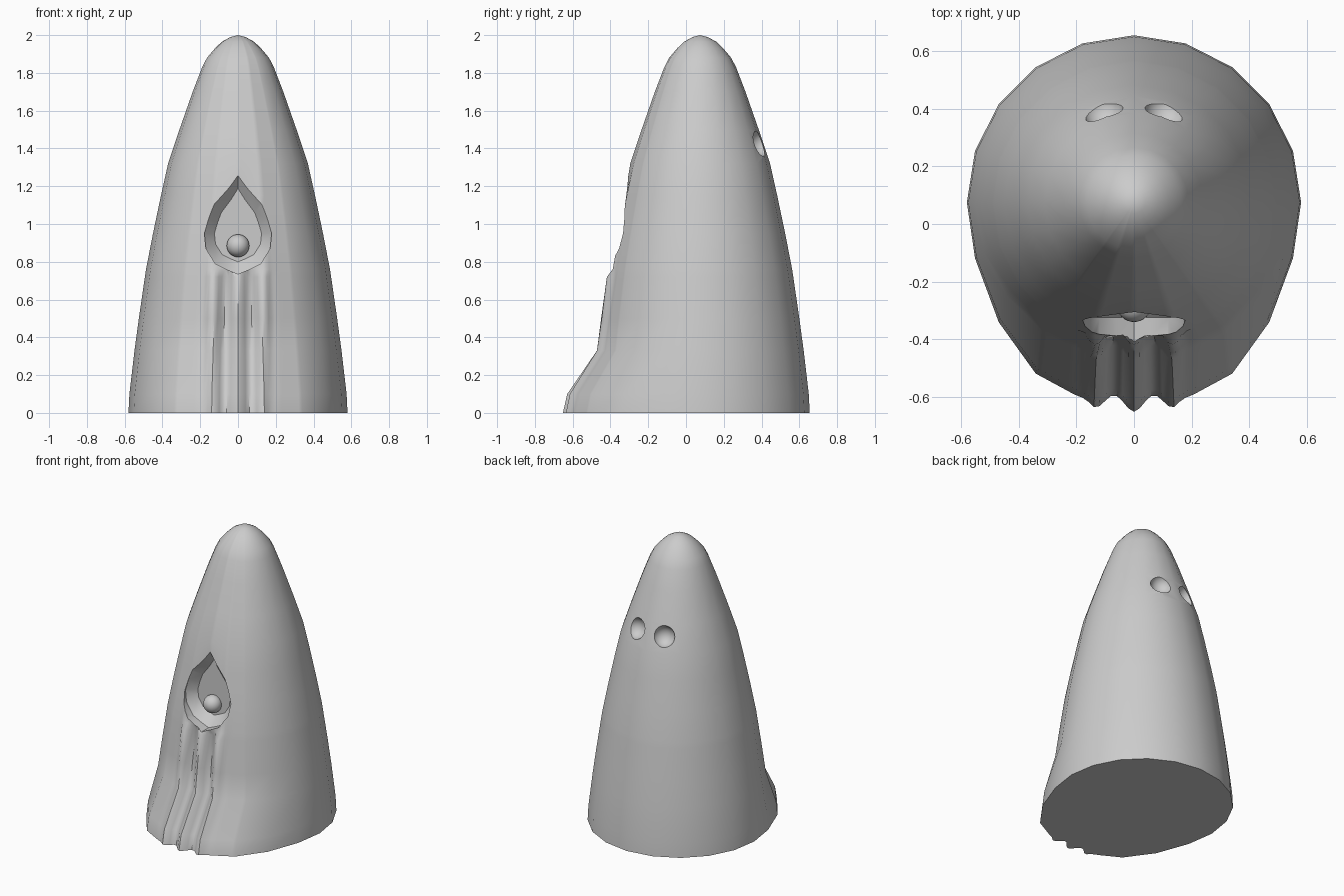
import bpy, bmesh, math

if "Cube" in bpy.data.objects:
    bpy.data.objects.remove(bpy.data.objects["Cube"])

CY = 0.075  # axis of the cone in y
ROWS = [(0, .58), (.1, .575), (.33, .548), (.5, .525), (.72, .493), (.76, .487), (.95, .45),
        (1.15, .408), (1.32, .37), (1.5, .31), (1.7, .24), (1.83, .19), (1.88, .164),
        (1.93, .122), (1.965, .085), (1.99, .04)]
FLARE = [.15, .13, .125, .075, .015, 0]  # forward spread at the foot, every 18 degrees


def lerp(a, b, t):
    return a + (b - a) * t


def poly_point(r, deg, flat):
    # point on a 20-sided ring; "flat" pulls the front corner back to a straight chord
    i = math.floor(deg / 18)
    t = deg / 18 - i

    def corner(k):
        a = math.radians(18 * k)
        y = r * math.cos(a)
        if k == 0:
            y = lerp(y, r * math.cos(math.radians(18)), flat)
        return r * math.sin(a), y
    (x0, y0), (x1, y1) = corner(i), corner(i + 1)
    return lerp(x0, x1, t), CY - lerp(y0, y1, t)


def flare(deg, z):
    a = min(abs(deg) / 18, 4.999)
    i = int(a)
    f = lerp(FLARE[i], FLARE[i + 1], a - i)
    k = lerp(1, .88, z / .1) if z <= .1 else max(0, .88 * (.33 - z) / .23)
    return f * k


def ripple(x, z):
    if z > .73:
        return 0
    return .025 * math.cos(2 * math.pi * x / .135) * max(0, min(1, (.2 - abs(x)) / .06))


def finish(name, bm):
    bmesh.ops.recalc_face_normals(bm, faces=bm.faces)
    me = bpy.data.meshes.new(name)
    bm.to_mesh(me)
    bm.free()
    ob = bpy.data.objects.new(name, me)
    bpy.context.collection.objects.link(ob)
    return ob


def skin(bm, rings):
    for a, b in zip(rings, rings[1:]):
        n = len(a)
        for i in range(n):
            j = (i + 1) % n
            bm.faces.new((a[i], a[j], b[j], b[i]))


def ball(name, loc, r):
    bpy.ops.mesh.primitive_uv_sphere_add(segments=32, ring_count=16, radius=r, location=loc)
    ob = bpy.context.object
    ob.name = name
    bpy.ops.object.shade_smooth()
    return ob


def carve(target, cutter):
    m = target.modifiers.new("carve", 'BOOLEAN')
    m.operation = 'DIFFERENCE'
    m.solver = 'EXACT'
    m.object = cutter
    bpy.context.view_layer.objects.active = target
    bpy.ops.object.modifier_apply(modifier=m.name)
    bpy.data.objects.remove(cutter)


# body: 20-sided cone, finely divided at the front for the rippled channels
angles = list(range(-36, 36, 2)) + list(range(36, 324, 18))
bm = bmesh.new()
rings = []
for z, r in ROWS:
    flat = max(0, min(1, (1.3 - z) / .3))
    ring = []
    for d in angles:
        x, y = poly_point(r, d, flat)
        s = d if d <= 180 else d - 360
        y -= flare(s, z)
        if abs(s) <= 36:
            y -= ripple(x, z)
        ring.append(bm.verts.new((x, y, z)))
    rings.append(ring)
skin(bm, rings)
bm.faces.new(rings[0])
tip = bm.verts.new((0, CY, 2))
top = rings[-1]
for i in range(len(top)):
    bm.faces.new((top[i], top[(i + 1) % len(top)], tip))
body = finish("body", bm)

# teardrop hollow at the front
half = [(0, 1.29), (.05, 1.21), (.125, 1.11), (.155, 1.03), (.178, .95), (.17, .87),
        (.12, .79), (.06, .76), (0, .735)]
outline = half + [(-x, z) for x, z in half[-2:0:-1]]
bm = bmesh.new()
rings = [[bm.verts.new((x * s, y, .95 + (z - .95) * s)) for x, z in outline]
         for y, s in [(-.7, 1), (-.325, 1), (-.265, .7)]]
skin(bm, rings)
bm.faces.new(rings[0])
bm.faces.new(rings[-1])
carve(body, finish("hollow_cutter", bm))

# two round dents at the back
for side in (-1, 1):
    carve(body, ball("dent_cutter", (side * .11, .405, 1.43), .072))

bpy.ops.object.select_all(action='DESELECT')
body.select_set(True)
bpy.context.view_layer.objects.active = body
bpy.ops.object.shade_smooth_by_angle(angle=math.radians(40))

# small ball in the hollow
ball("hollow_ball", (0, -.28, .885), .06)
